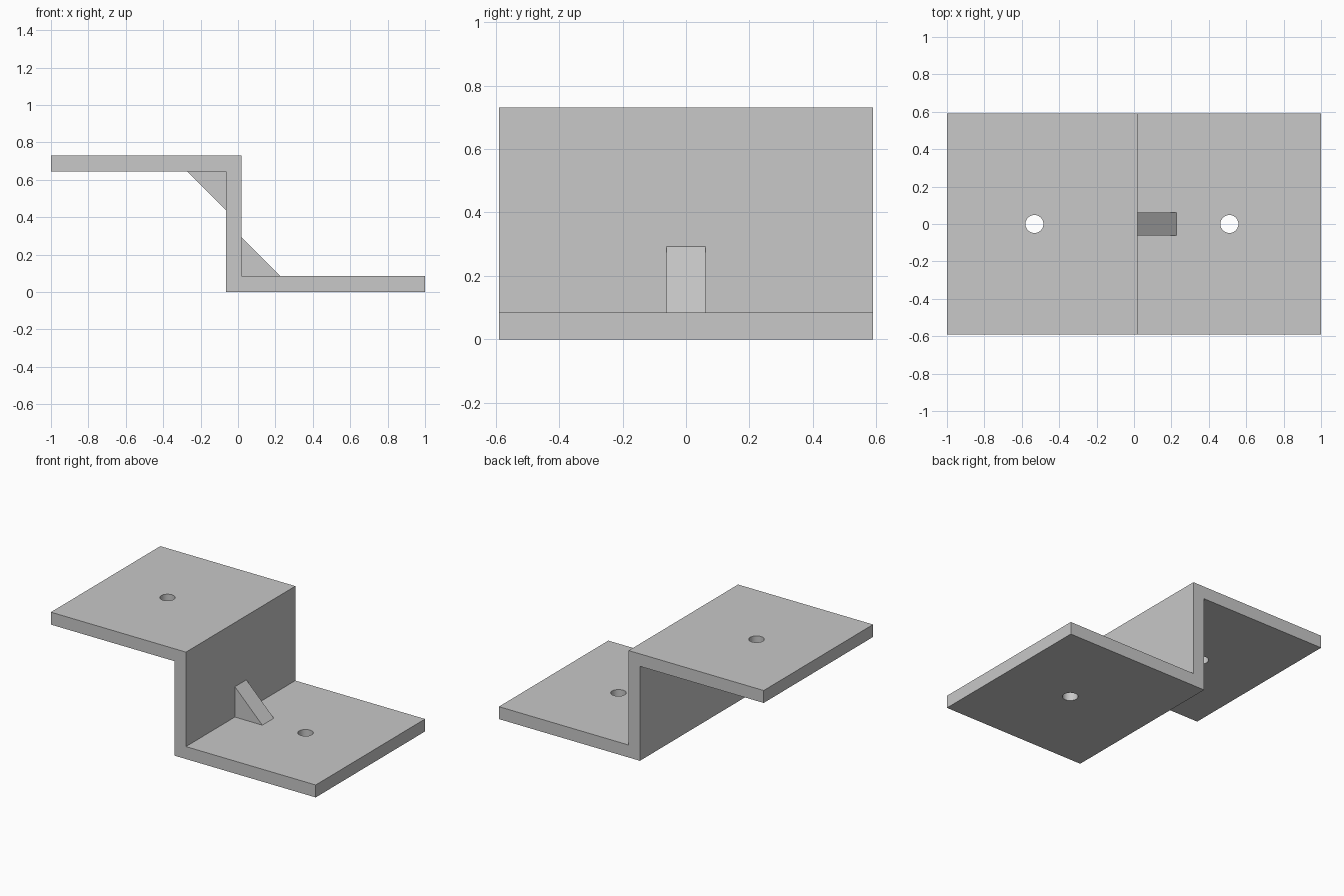
import bpy
import bmesh

cube = bpy.data.objects.get("Cube")
if cube:
    bpy.data.objects.remove(cube, do_unlink=True)

# Overall sizes
DEPTH = 0.59        # half depth of the bracket
HEIGHT = 0.73
THICK = 0.085
WEB_L, WEB_R = -0.065, 0.02
RIB = 0.207         # leg length of the corner ribs
RIB_HALF = 0.062
HOLE_R = 0.048

grey = bpy.data.materials.new("light_grey")
grey.use_nodes = True
grey.diffuse_color = (0.58, 0.58, 0.58, 1)
grey.node_tree.nodes["Principled BSDF"].inputs["Base Color"].default_value = (0.58, 0.58, 0.58, 1)


def extrude_profile(name, points, half):
    """Extrude an x-z profile along y, centred on y = 0."""
    bm = bmesh.new()
    face = bm.faces.new([bm.verts.new((x, -half, z)) for x, z in points])
    grown = bmesh.ops.extrude_face_region(bm, geom=[face])["geom"]
    verts = [v for v in grown if isinstance(v, bmesh.types.BMVert)]
    bmesh.ops.translate(bm, verts=verts, vec=(0, 2 * half, 0))
    bmesh.ops.recalc_face_normals(bm, faces=bm.faces)
    mesh = bpy.data.meshes.new(name)
    bm.to_mesh(mesh)
    bm.free()
    mesh.materials.append(grey)
    obj = bpy.data.objects.new(name, mesh)
    bpy.context.collection.objects.link(obj)
    return obj


def activate(obj):
    bpy.ops.object.select_all(action='DESELECT')
    obj.select_set(True)
    bpy.context.view_layer.objects.active = obj


# Z-shaped bracket body
top_under = HEIGHT - THICK
bracket = extrude_profile("z_bracket", [
    (-1, HEIGHT), (-1, top_under), (WEB_L, top_under), (WEB_L, 0),
    (1, 0), (1, THICK), (WEB_R, THICK), (WEB_R, HEIGHT)], DEPTH)

# Bolt holes, centred on the free part of each flange
for x, z in (((WEB_L - 1) / 2, HEIGHT - THICK / 2), ((WEB_R + 1) / 2, THICK / 2)):
    bpy.ops.mesh.primitive_cylinder_add(vertices=48, radius=HOLE_R, depth=THICK * 2,
                                        location=(x, 0, z))
    cutter = bpy.context.object
    cutter.name = "hole_cutter"
    cutter.hide_render = True
    cutter.data.materials.append(grey)
    activate(bracket)
    cut = bracket.modifiers.new("bolt_hole", 'BOOLEAN')
    cut.operation = 'DIFFERENCE'
    cut.solver = 'EXACT'
    cut.object = cutter
    bpy.ops.object.modifier_apply(modifier=cut.name)
    bpy.data.objects.remove(cutter, do_unlink=True)

activate(bracket)
bpy.ops.object.shade_smooth_by_angle()

# Triangular ribs in the two inner corners
for name, x, z, s in (("lower_rib", WEB_R, THICK, 1), ("upper_rib", WEB_L, top_under, -1)):
    extrude_profile(name, [(x, z), (x + s * RIB, z), (x, z + s * RIB)], RIB_HALF)
